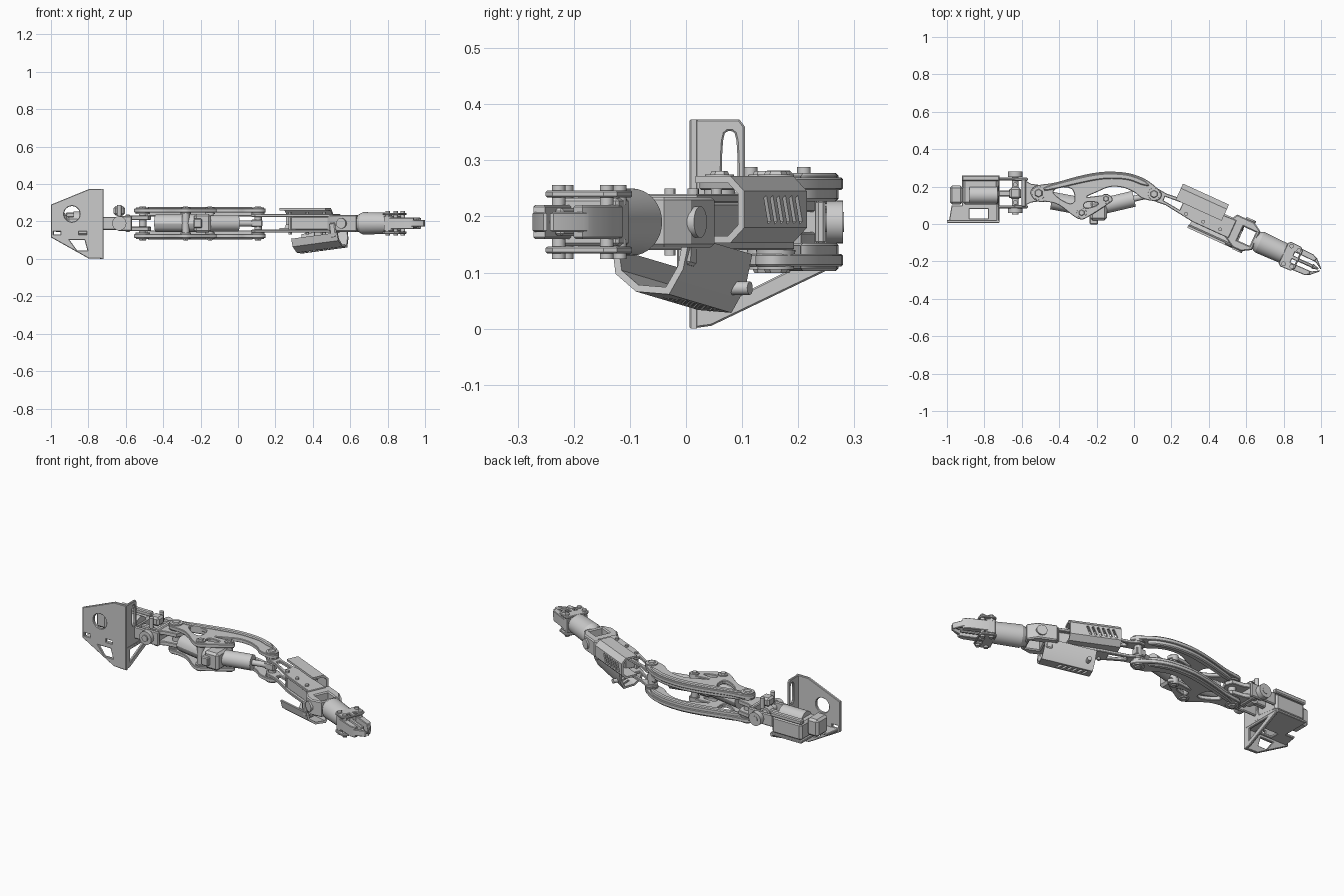
import bpy, bmesh
from math import radians, sin, cos, pi
from mathutils import Matrix, Vector

if "Cube" in bpy.data.objects:
    bpy.data.objects.remove(bpy.data.objects["Cube"])

I = Matrix.Identity(4)
T = Matrix.Translation
R = Matrix.Rotation
XZ = R(pi / 2, 4, 'X')                                                # 2D (x, z), depth along y
YZ = Matrix(((0, 0, 1, 0), (1, 0, 0, 0), (0, 1, 0, 0), (0, 0, 0, 1)))  # 2D (y, z), depth along x
ARM = T((.107, .16, 0)) @ R(radians(-24.5), 4, 'Z')                   # forearm frame
ZC = .19                                                              # arm centre height


def finish(name, bm, M=I):
    bmesh.ops.remove_doubles(bm, verts=bm.verts, dist=1e-5)
    bmesh.ops.recalc_face_normals(bm, faces=bm.faces)
    me = bpy.data.meshes.new(name)
    bm.to_mesh(me)
    bm.free()
    me.transform(M)
    for p in me.polygons:
        p.use_smooth = True
    me.set_sharp_from_angle(angle=radians(30))
    ob = bpy.data.objects.new(name, me)
    bpy.context.collection.objects.link(ob)
    return ob


def evaluated(ob):
    bpy.context.view_layer.update()
    return bpy.data.meshes.new_from_object(ob.evaluated_get(bpy.context.evaluated_depsgraph_get()))


def plate(name, outline, depth, M=I, holes=(), bev=.003):
    cu = bpy.data.curves.new(name, 'CURVE')
    cu.dimensions, cu.fill_mode = '2D', 'BOTH'
    cu.extrude, cu.bevel_depth, cu.bevel_resolution, cu.offset = depth / 2 - bev, bev, 0, -bev
    for pts in [outline, *holes]:
        sp = cu.splines.new('POLY')
        sp.points.add(len(pts) - 1)
        for p, q in zip(sp.points, pts):
            p.co = (q[0], q[1], 0, 1)
        sp.use_cyclic_u = True
    tmp = bpy.data.objects.new('tmp', cu)
    bpy.context.collection.objects.link(tmp)
    bm = bmesh.new()
    bm.from_mesh(evaluated(tmp))
    bpy.data.objects.remove(tmp)
    return finish(name, bm, M)


def box(name, c, s, M=I, bev=.005):
    bm = bmesh.new()
    bmesh.ops.create_cube(bm, size=1, matrix=T(c) @ Matrix.Diagonal((*s, 1)))
    if bev:
        bmesh.ops.bevel(bm, geom=bm.edges[:], offset=bev, segments=1, affect='EDGES')
    return finish(name, bm, M)


def cyl(name, p, q, r, r2=None, M=I, n=32):
    p, q = Vector(p), Vector(q)
    d = q - p
    bm = bmesh.new()
    bmesh.ops.create_cone(bm, cap_ends=True, segments=n, radius1=r, radius2=r if r2 is None else r2,
                          depth=d.length, matrix=T((p + q) / 2) @ d.to_track_quat('Z', 'Y').to_matrix().to_4x4())
    return finish(name, bm, M)


def ring(x, y, r, n=24):
    return [(x + r * cos(2 * pi * i / n), y + r * sin(2 * pi * i / n)) for i in range(n)]


def rect(x0, y0, x1, y1):
    return [(x0, y0), (x1, y0), (x1, y1), (x0, y1)]


def smooth(pts, k=5):
    out, n = [], len(pts)
    P = [Vector(p) for p in pts]
    for i in range(n):
        a, b, c, d = (P[(i + j) % n] for j in (-1, 0, 1, 2))
        for s in range(k):
            t = s / k
            out.append(tuple(.5 * (2 * b + (c - a) * t + (2 * a - 5 * b + 4 * c - d) * t * t
                                   + (3 * b - a - 3 * c + d) * t ** 3)))
    return out


def vented_shell(name, profile, length, M, vents):
    ob = plate(name, profile, length, M @ YZ, bev=0)
    bm = bmesh.new()
    for c, axis, s in vents:
        bmesh.ops.create_cube(bm, size=1, matrix=M @ T(c) @ R(radians(22), 4, axis) @ Matrix.Diagonal((*s, 1)))
    cut = finish('vent_cutter', bm)
    cut.hide_render = True
    mod = ob.modifiers.new('vents', 'BOOLEAN')
    mod.operation, mod.object, mod.solver = 'DIFFERENCE', cut, 'EXACT'
    me = evaluated(ob)
    ob.modifiers.clear()
    ob.data = me
    bpy.data.objects.remove(cut)


# Mounting bracket: front plate, side gusset, shelf
plate('bracket_front_plate', [(-1, .115), (-.8, .003), (-.72, 0), (-.72, .373), (-.797, .373), (-1, .29)], .016,
      T((0, .014, 0)) @ XZ,
      [ring(-.888, .24, .042), rect(-.985, .13, -.95, .147), rect(-.85, .13, -.81, .147),
       [(-.90, .1), (-.82, .1), (-.805, .045), (-.86, .045)]])
plate('bracket_side_plate', [(.008, 0), (.045, .005), (.26, .108), (.26, .13), (.125, .15), (.105, .2),
                             (.105, .36), (.095, .373), (.008, .373)], .014, T((-.728, 0, 0)) @ YZ,
      [smooth([(.066, .24), (.09, .24), (.09, .335), (.078, .352), (.066, .335)], 3),
       [(.045, .035), (.185, .105), (.045, .105)]])
plate('bracket_shelf', [(-.99, .01), (-.72, .01), (-.72, .26), (-.92, .26), (-.92, .1), (-.975, .1)], .014,
      T((0, 0, .122)), [rect(-.88, .03, -.78, .08)])

# Shoulder motor
box('motor_housing', (-.82, .18, .175), (.19, .15, .1), bev=.012)
cyl('motor_barrel', (-.88, .155, .205), (-.73, .155, .205), .048)
box('motor_end_block', (-.95, .155, .195), (.07, .1, .1), bev=.012)
box('motor_side_rail', (-.82, .245, .235), (.2, .03, .025))

# Shoulder joint
for y0, y1, r in ((.058, .085, .038), (.14, .185, .032), (.25, .28, .038)):
    cyl('shoulder_hub', (-.635, y0, ZC), (-.635, y1, ZC), r)
cyl('shoulder_pin', (-.635, .052, ZC), (-.635, .282, ZC), .018)
for y in (.092, .24):
    box('shoulder_lug', (-.675, y, ZC), (.11, .016, .07))
    box('shoulder_fork_arm', (-.605, y, ZC), (.075, .018, .08))
box('shoulder_centre_bar', (-.67, .163, ZC), (.11, .03, .04))
box('shoulder_top_cap', (-.635, .165, .257), (.06, .06, .05), bev=.01)
for y in (.115, .21):
    cyl('shoulder_top_boss', (-.635, y, .23), (-.635, y, .288), .012)
box('shoulder_cross_wall', (-.59, .166, ZC), (.025, .15, .095))
for z in (.22, .16):
    plate('shoulder_link_plate', [(-.6, .09), (-.6, .242), (-.55, .215), (-.48, .205), (-.465, .165),
                                  (-.48, .125), (-.55, .115)], .024, T((0, 0, z)))

# Main arm: mirrored curved plates with raised rims
arc = smooth([(-.555, .165), (-.535, .2), (-.5, .21), (-.42, .222), (-.3, .255), (-.2, .275), (-.12, .28),
              (-.03, .272), (.05, .245), (.115, .2), (.148, .16), (.13, .128), (.09, .125), (.04, .14),
              (.0, .17), (-.06, .195), (-.13, .198), (-.2, .17), (-.25, .145), (-.14, .155), (-.115, .13),
              (-.14, .105), (-.25, .035), (-.285, .025), (-.32, .04), (-.4, .1), (-.46, .118), (-.52, .122)], 4)
windows = [smooth([(-.43, .165), (-.36, .115), (-.32, .12), (-.33, .185), (-.4, .195)], 3),
           smooth([(-.26, .085), (-.2, .1), (-.2, .115), (-.26, .115)], 3)]
rim = smooth([(-.47, .2), (-.3, .247), (-.2, .267), (-.12, .272), (-.03, .264), (.05, .235), (.08, .205),
              (.04, .21), (-.03, .235), (-.12, .242), (-.2, .235), (-.3, .215), (-.46, .18)], 4)
for s in (1, -1):
    plate('arm_side_plate', arc, .022, T((0, 0, ZC + s * .068)), windows)
    plate('arm_rim', rim, .05, T((0, 0, ZC + s * .062)), bev=.005)
    for x, y, r in ((-.51, .165, .038), (-.28, .06, .028), (-.15, .135, .026), (.107, .16, .035)):
        cyl('pivot_boss', (x, y, ZC + s * .05), (x, y, ZC + s * .085), r, r * .92)
        cyl('pivot_cap', (x, y, ZC + s * .085), (x, y, ZC + s * .091), r * .6, r * .5, n=6)
for x, y in ((-.51, .165), (-.28, .06), (-.15, .135), (.107, .16)):
    cyl('pivot_pin', (x, y, .12), (x, y, .26), .02)

# Actuator between the arm plates
cyl('actuator_motor', (-.44, .125, ZC), (-.2, .08, ZC), .047, n=12)
box('actuator_gearbox', (-.19, .07, ZC), (.09, .1, .1), bev=.012)
box('actuator_tab', (-.215, .02, ZC), (.045, .045, .05))
cyl('actuator_barrel', (-.17, .095, ZC), (.0, .135, ZC), .043)
cyl('actuator_rod', (0, .135, ZC), (.107, .16, ZC), .016)
box('actuator_rod_end', (.1, .158, ZC), (.06, .04, .04))

# Forearm: fork plates and core
for z in (.232, .148):
    plate('forearm_fork_plate', [(-.032, .018), (0, .036), (.06, .03), (.2, .045), (.46, .055), (.46, -.05),
                                 (.25, -.05), (.08, -.028), (0, -.036), (-.032, -.018)], .016,
          ARM @ T((0, 0, z)), [[(.06, .012), (.16, .02), (.16, -.02), (.06, -.01)]])
box('forearm_core', (.33, 0, ZC), (.24, .075, .07), ARM)
for x in (.2, .3, .4):
    cyl('forearm_bolt', (x, -.025, .13), (x, -.025, .25), .01, M=ARM, n=12)

# Vented covers: one on the back side, one hanging below
upper = [(.02, .272), (.088, .272), (.115, .245), (.115, .18), (.088, .153), (.02, .153), (.02, .165),
         (.083, .165), (.103, .185), (.103, .24), (.083, .26), (.02, .26)]
vented_shell('back_cover', upper, .27, ARM @ T((.253, 0, 0)),
             [((-.1 + .027 * i, .11, .212), 'Y', (.012, .04, .05)) for i in range(6)])
lower = [(-.09, .125), (-.082, .082), (-.04, .05), (.025, .045), (.05, .09), (.06, .15), (.048, .15),
         (.039, .095), (.018, .058), (-.036, .062), (-.07, .088), (-.078, .125)]
LOW = ARM @ T((.385, 0, 0)) @ R(radians(-7), 4, 'Y')
vented_shell('lower_cover', lower, .27, LOW,
             [((-.1 + .027 * i, -.008, .05), 'Z', (.012, .045, .05)) for i in range(6)])
cyl('lower_cover_bolt', (-.1, .03, .085), (-.1, .075, .085), .012, M=LOW, n=16)
for y in (-.082, .052):
    box('lower_cover_strap', (.11, y, .14), (.035, .012, .08), LOW)
box('cover_hanger', (.36, 0, .125), (.05, .04, .1), ARM)

# Wrist yoke and barrel
plate('wrist_yoke', [(.43, .05), (.45, .085), (.55, .085), (.6, .055), (.6, -.055), (.55, -.085), (.5, -.085),
                     (.43, -.045)], .09, ARM @ T((0, 0, ZC)), [rect(.507, -.04, .58, .04)], .006)
for s in (1, -1):
    cyl('wrist_pivot', (.53, s * .07, ZC), (.53, s * .094, ZC), .028, M=ARM)
cyl('wrist_collar', (.59, 0, ZC), (.62, 0, ZC), .045, .06, ARM)
cyl('wrist_barrel', (.62, 0, ZC), (.77, 0, ZC), .06, .056, ARM)

# Gripper: palm, side plates, bosses and fingers
box('gripper_palm', (.79, 0, ZC), (.05, .125, .085), ARM)
for s in (1, -1):
    plate('gripper_plate', [(.76, -.06), (.775, -.072), (.835, -.07), (.85, -.05), (.85, .05), (.835, .07),
                            (.775, .072), (.76, .06)], .013, ARM @ T((0, 0, ZC + s * .05)),
          [rect(.815, -.03, .85 - .01, -.01), rect(.815, .01, .84, .03)])
    for x, y in ((.785, .052), (.785, -.052), (.83, .047), (.83, -.047)):
        cyl('gripper_boss', (x, y, ZC + s * .03), (x, y, ZC + s * .066), .012, M=ARM, n=16)
    plate('finger', [(.8, s * .03), (.8, s * .064), (.91, s * .06), (.935, s * .048), (.93, s * .028)], .06,
          ARM @ T((0, 0, ZC)))
    plate('finger_tip', [(.91, s * .032), (.91, s * .058), (.935, s * .05), (.977, s * .01), (.977, s * .003),
                         (.94, s * .026)], .036, ARM @ T((0, 0, ZC)))
box('centre_finger', (.87, 0, ZC), (.13, .018, .05), ARM)
cyl('centre_finger_tip', (.93, 0, ZC), (.965, 0, ZC), .014, .004, ARM, n=8)
